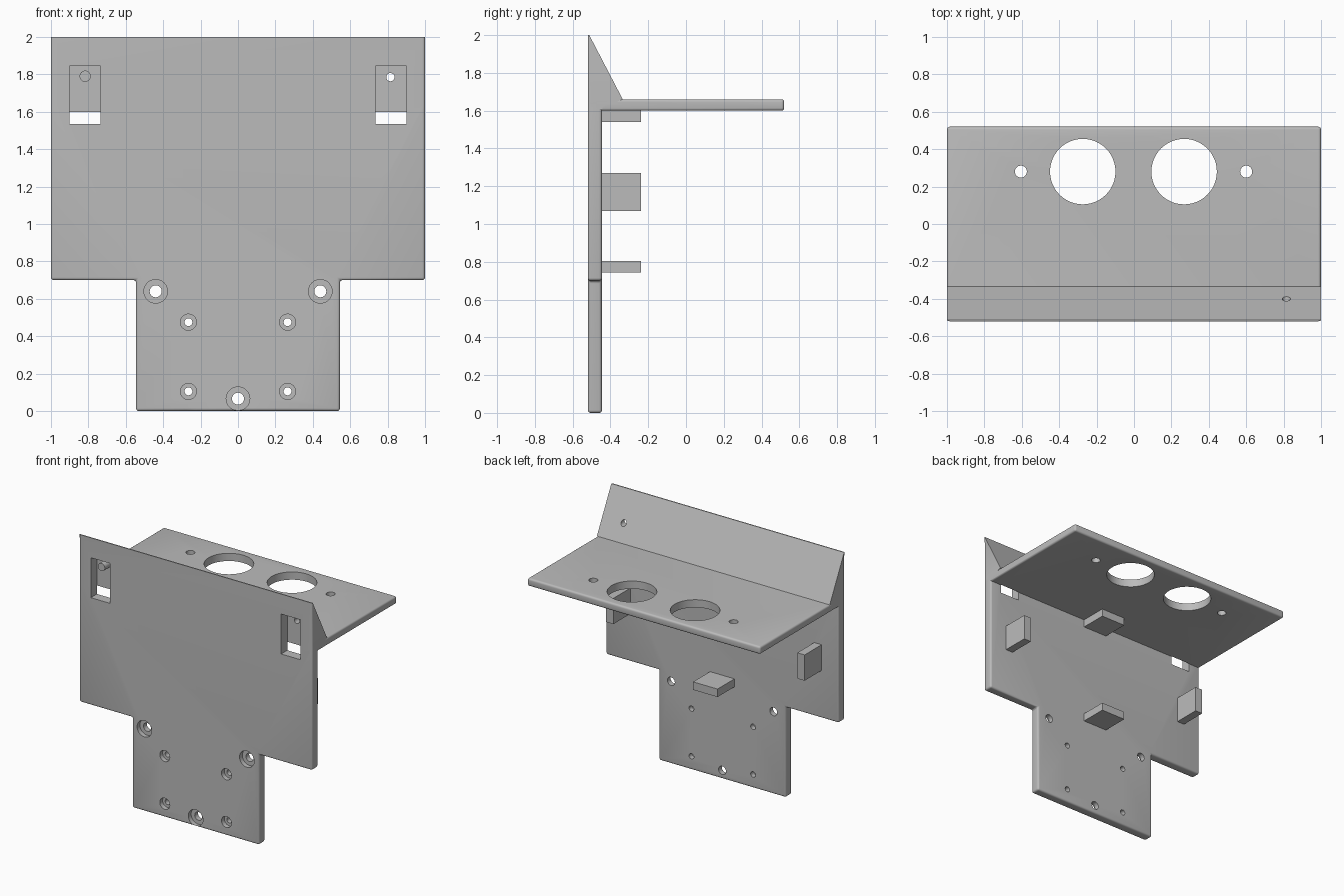
import bpy, bmesh, math
from mathutils import Matrix

if "Cube" in bpy.data.objects:
    bpy.data.objects.remove(bpy.data.objects["Cube"])

grey = bpy.data.materials.new("plain grey")
grey.use_nodes = True
grey.diffuse_color = (0.5, 0.5, 0.5, 1)
grey.node_tree.nodes["Principled BSDF"].inputs["Base Color"].default_value = (0.5, 0.5, 0.5, 1)

FRONT, BACK = -0.52, -0.445      # faces of the upright plate
ROUND = 0.015


def finish(name, bm):
    bmesh.ops.recalc_face_normals(bm, faces=bm.faces)
    mesh = bpy.data.meshes.new(name)
    bm.to_mesh(mesh)
    bm.free()
    mesh.materials.append(grey)
    obj = bpy.data.objects.new(name, mesh)
    bpy.context.collection.objects.link(obj)
    return obj


def prism(name, points, direction, rounded=None):
    """Extrude a flat outline and round the edges picked by a test."""
    bm = bmesh.new()
    face = bm.faces.new([bm.verts.new(p) for p in points])
    out = bmesh.ops.extrude_face_region(bm, geom=[face])
    moved = [v for v in out["geom"] if isinstance(v, bmesh.types.BMVert)]
    bmesh.ops.translate(bm, verts=moved, vec=direction)
    bmesh.ops.recalc_face_normals(bm, faces=bm.faces)
    if rounded:
        edges = [e for e in bm.edges if rounded(e)]
        bmesh.ops.bevel(bm, geom=edges, offset=ROUND, segments=4,
                        profile=0.5, affect='EDGES')
    return finish(name, bm)


def box(name, x, y, z, rounded=None):
    pts = [(x[0], y[0], z[0]), (x[1], y[0], z[0]), (x[1], y[0], z[1]), (x[0], y[0], z[1])]
    return prism(name, pts, (0, y[1] - y[0], 0), rounded)


def cylinder(name, x, across, r, start, end, axis="Y"):
    """Cylinder along y at (x, z) or along z at (x, y)."""
    bm = bmesh.new()
    bmesh.ops.create_cone(bm, cap_ends=True, segments=48, radius1=r, radius2=r,
                          depth=end - start)
    mid = (start + end) / 2
    if axis == "Y":
        place = Matrix.Translation((x, mid, across)) @ Matrix.Rotation(math.pi / 2, 4, "X")
    else:
        place = Matrix.Translation((x, across, mid))
    bm.transform(place)
    return finish(name, bm)


def combine(target, other, operation):
    mod = target.modifiers.new(operation.lower(), "BOOLEAN")
    mod.operation, mod.object, mod.solver = operation, other, "EXACT"
    bpy.context.view_layer.objects.active = target
    bpy.ops.object.modifier_apply(modifier=mod.name)
    bpy.data.objects.remove(other)


def everywhere(edge):
    return True


def front_upright(edge):
    a, b = (v.co for v in edge.verts)
    return max(a.y, b.y) < FRONT + 0.001 and abs(a.x - b.x) < 0.001


# Stepped upright plate
half = [(0.545, 0), (0.545, 0.7), (1, 0.7), (1, 1.65)]
outline = half + [(-x, z) for x, z in reversed(half)]
bracket = prism("bracket_body", [(x, FRONT, z) for x, z in outline],
                (0, BACK - FRONT, 0), everywhere)

# Shelf and sloping brace above it
shelf = box("shelf", (-1, 1), (-0.49, 0.52), (1.6, 1.66), everywhere)
brace_profile = [(FRONT, 1.61), (BACK, 1.61), (-0.36, 1.65), (-0.335, 1.66),
                 (-0.512, 2), (FRONT, 2)]
brace = prism("brace", [(-1, y, z) for y, z in brace_profile], (2, 0, 0), front_upright)
combine(bracket, shelf, "UNION")
combine(bracket, brace, "UNION")

# Front pockets and the pin hole behind the left one
for side in (-1, 1):
    x = sorted((side * 0.735, side * 0.9))
    combine(bracket, box("pocket", x, (FRONT - 0.1, BACK + 0.003), (1.535, 1.845)), "DIFFERENCE")
combine(bracket, cylinder("pin_hole", 0.815, 1.785, 0.022, -0.6, -0.2), "DIFFERENCE")

# Counterbored screw holes
large = [(-0.44, 0.64), (0.44, 0.64), (0, 0.066)]
small = [(x, z) for x in (-0.265, 0.265) for z in (0.105, 0.475)]
for spots, bore, head in ((large, 0.032, 0.063), (small, 0.021, 0.043)):
    for x, z in spots:
        combine(bracket, cylinder("screw_hole", x, z, bore, -0.6, -0.4), "DIFFERENCE")
        combine(bracket, cylinder("screw_head", x, z, head, -0.6, FRONT + 0.035), "DIFFERENCE")

# Two large openings and two small holes in the shelf
for x, r in ((-0.274, 0.175), (0.268, 0.175), (-0.605, 0.032), (0.6, 0.032)):
    combine(bracket, cylinder("shelf_hole", x, 0.28, r, 1.5, 1.8, "Z"), "DIFFERENCE")

# Peg inside the right pocket
peg = cylinder("pocket_peg", -0.817, 1.79, 0.03, FRONT + 0.01, BACK + 0.005)

# Tabs on the back of the plate
tab_depth = (BACK - 0.005, -0.237)
box("upper_tab", (-0.105, 0.105), tab_depth, (1.54, 1.602))
box("lower_tab", (-0.105, 0.105), tab_depth, (0.743, 0.805))
box("left_tab", (0.79, 0.853), tab_depth, (1.07, 1.27))
box("right_tab", (-0.853, -0.79), tab_depth, (1.07, 1.27))

# Smooth the rounded edges and hole walls
bpy.ops.object.select_all(action="DESELECT")
for obj in (bracket, peg):
    obj.select_set(True)
bpy.context.view_layer.objects.active = bracket
bpy.ops.object.shade_smooth_by_angle(angle=math.radians(30))
